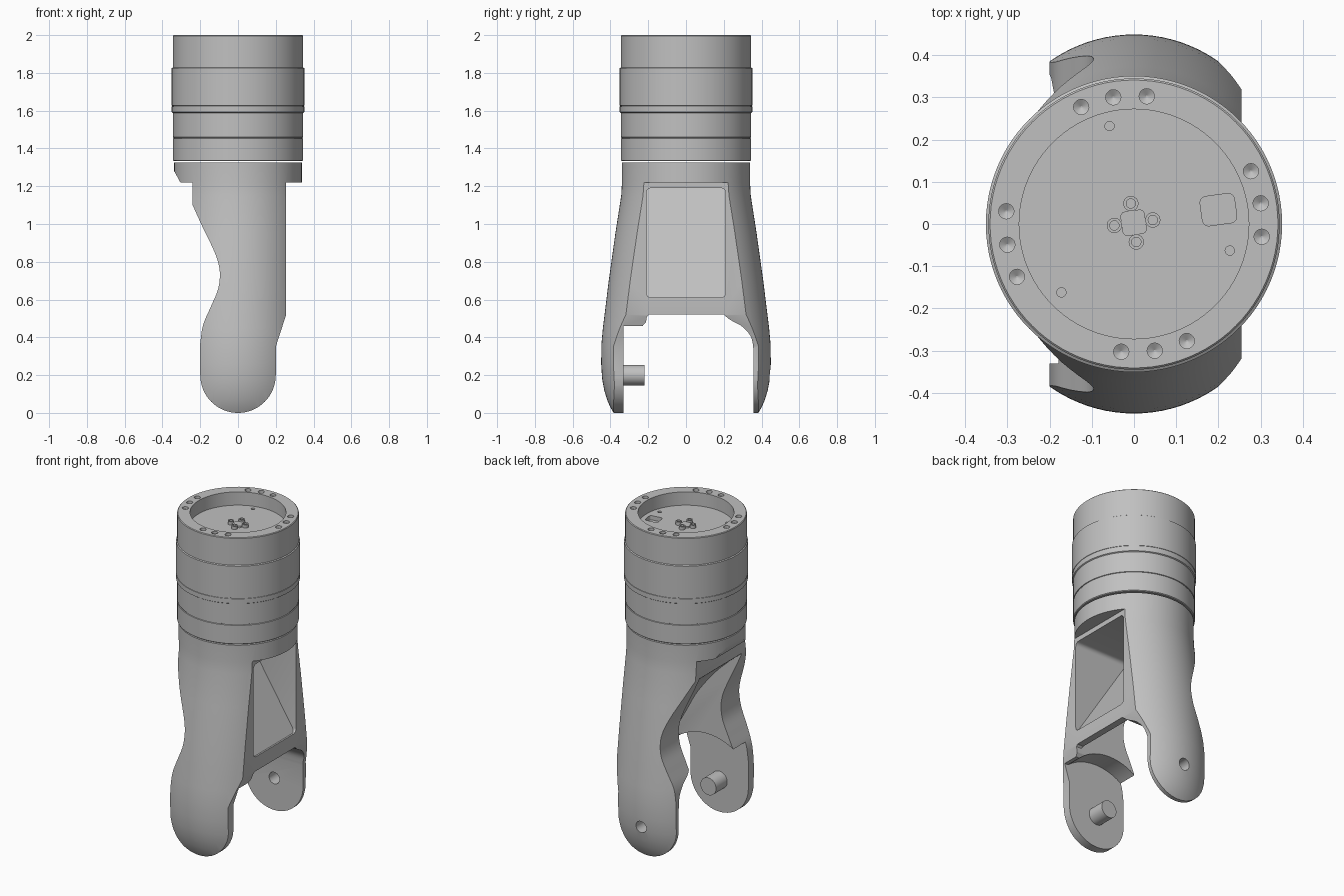
import bpy, bmesh, math
from mathutils import Vector, Matrix

cube = bpy.data.objects.get("Cube")
if cube:
    bpy.data.objects.remove(cube, do_unlink=True)

grey = bpy.data.materials.new("machined_grey")
grey.use_nodes = True
grey.diffuse_color = (0.53, 0.53, 0.53, 1)
grey.node_tree.nodes["Principled BSDF"].inputs["Base Color"].default_value = (0.53, 0.53, 0.53, 1)


def finish(name, bm):
    bmesh.ops.recalc_face_normals(bm, faces=bm.faces)
    mesh = bpy.data.meshes.new(name)
    bm.to_mesh(mesh)
    bm.free()
    mesh.materials.append(grey)
    obj = bpy.data.objects.new(name, mesh)
    bpy.context.collection.objects.link(obj)
    return obj


def loft(rings, bm=None):
    """Skin a stack of equal-length closed loops and cap both ends."""
    bm = bm or bmesh.new()
    loops = [[bm.verts.new(p) for p in ring] for ring in rings]
    for a, b in zip(loops, loops[1:]):
        for i in range(len(a)):
            j = (i + 1) % len(a)
            bm.faces.new((a[i], a[j], b[j], b[i]))
    bm.faces.new(loops[0])
    bm.faces.new(loops[-1])
    return bm


def circle(r, z, n=96, x=0, y=0):
    return [(x + r * math.cos(math.tau * i / n), y + r * math.sin(math.tau * i / n), z) for i in range(n)]


def pivot_cylinder(r, y0, y1, n=40):
    """Cylinder along the pivot axis."""
    return loft([[(x, y, z + .2) for x, z, _ in circle(r, 0, n)] for y in (y0, y1)])


def rounded_rect(w, h, r, z, centre=(0, 0), turn=0):
    pts = []
    for k, (sx, sy) in enumerate(((1, 1), (-1, 1), (-1, -1), (1, -1))):
        for i in range(7):
            a = math.pi / 2 * (k + i / 6)
            pts.append(Vector((sx * (w / 2 - r) + r * math.cos(a), sy * (h / 2 - r) + r * math.sin(a), z)))
    spin = Matrix.Translation((*centre, 0)) @ Matrix.Rotation(turn, 4, 'Z')
    return [spin @ p for p in pts]


def smooth_path(pts, steps=6):
    """Catmull-Rom curve through the given points."""
    p = [Vector(q) for q in pts]
    p = [2 * p[0] - p[1]] + p + [2 * p[-1] - p[-2]]
    out = []
    for a, b, c, d in zip(p, p[1:], p[2:], p[3:]):
        for i in range(steps):
            t = i / steps
            out.append(0.5 * (2 * b + (c - a) * t + (2 * a - 5 * b + 4 * c - d) * t * t
                              + (3 * b - a - 3 * c + d) * t ** 3))
    return [tuple(q) for q in out] + [tuple(p[-2])]


def cut(obj, cutter, operation='DIFFERENCE'):
    mod = obj.modifiers.new(cutter.name, 'BOOLEAN')
    mod.operation, mod.solver, mod.object = operation, 'EXACT', cutter
    bpy.context.view_layer.update()
    result = bpy.data.meshes.new_from_object(obj.evaluated_get(bpy.context.evaluated_depsgraph_get()))
    obj.modifiers.clear()
    obj.data = result
    bpy.data.objects.remove(cutter, do_unlink=True)


def shade(obj, angle=30):
    bpy.ops.object.select_all(action='DESELECT')
    obj.select_set(True)
    bpy.context.view_layer.objects.active = obj
    bpy.ops.object.shade_smooth_by_angle(angle=math.radians(angle))


# Fork body: two half-round shells that spread apart towards the bottom
def stadium(z, r, spread):
    n = 48
    half = [(r * math.cos(math.pi * i / n), r * math.sin(math.pi * i / n) + spread) for i in range(n + 1)]
    return [(x, y, z) for x, y in half] + [(-x, -y, z) for x, y in half]


levels = [(0, .345, .038), (.03, .345, .056), (.07, .345, .073), (.12, .345, .088), (.18, .345, .099),
          (.26, .345, .104), (.36, .345, .103), (.45, .345, .095), (.7, .343, .066), (.95, .341, .033),
          (1.15, .339, .004), (1.22, .338, .001), (1.325, .338, .001)]
fork = finish("fork_body", loft([stadium(*lv) for lv in levels]))

# Side outline: collar, waist and rounded prong ends
waist = smooth_path([(-.24, 1.1), (-.195, 1.0), (-.137, .88), (-.106, .8), (-.096, .73),
                     (-.107, .65), (-.145, .56), (-.185, .465), (-.2, .37)])
tip = [(-.2 * math.cos(math.pi * i / 32), .2 - .2 * math.sin(math.pi * i / 32)) for i in range(33)]
outline = ([(-.4, 1.4), (-.4, 1.28), (-.338, 1.28), (-.305, 1.22), (-.24, 1.22)] + waist + tip
           + [(.2, .35), (.255, .52), (.255, 1.22), (.4, 1.22), (.4, 1.4)])
cut(fork, finish("outline_cutter", loft([[(x, y, z) for x, z in outline] for y in (-.6, .6)])), 'INTERSECT')

# Arch between the prongs
right_curve = smooth_path([(.2, .52), (.235, .492), (.3, .455), (.345, .4), (.358, .33)], 5)
arch = [(-.33, -.1), (-.33, .46), (-.23, .46), (-.212, .48), (-.207, .51), (-.195, .52)] + right_curve + [(.358, -.1)]
cut(fork, finish("arch_cutter", loft([[(x, y, z) for y, z in arch] for x in (-.6, .6)])))

# Round clearance above the front pivot pad
cut(fork, finish("clearance_cutter", pivot_cylinder(.335, -.3305, -.19, 96)))

# Open back behind the sloping web
web = smooth_path([(.215, .515), (.14, .65), (.06, .79), (-.08, .96), (-.25, 1.11)], 5)
hollow = [(.215, .4)] + web + [(-.4, 1.11), (-.4, .4)]
cut(fork, finish("back_cutter", loft([[(x, y, z) for x, z in hollow] for y in (-.209, .209)])))

# Side pocket with a floor that slopes inwards towards the top
opening = rounded_rect(.42, .58, .025, 0)
front = [(.5, p.x, p.y + .9) for p in opening]
floor = [(.245 - .37 * (p.y + .29) / .58, p.x, p.y + .9) for p in opening]
cut(fork, finish("pocket_cutter", loft([front, floor])))

# Pivot hole in the rear prong
cut(fork, finish("pivot_hole_cutter", pivot_cylinder(.036, .3, .6)))
shade(fork)

# Pivot pin on the front prong
pin = finish("pivot_pin", pivot_cylinder(.054, -.36, -.22))
shade(pin)

# Round housing with bands, grooves and a recessed top
profile = [(.34, 1.333), (.345, 1.337), (.345, 1.452), (.341, 1.454), (.341, 1.458), (.345, 1.46),
           (.345, 1.588), (.351, 1.592), (.351, 1.621), (.349, 1.622), (.349, 1.626), (.351, 1.627),
           (.351, 1.825), (.345, 1.829), (.345, 1.996), (.341, 2.0), (.272, 2.0), (.272, 1.917)]
housing = finish("round_housing", loft([circle(r, z) for r, z in profile]))

# Bolt holes, locating holes and connector recess
cutters = bmesh.new()
for quarter in range(4):
    for k in range(3):
        a = math.radians(-5.7 + 15 * k + 90 * quarter)
        x, y = .304 * math.cos(a), .304 * math.sin(a)
        loft([circle(.018, 2.01, 20, x, y), circle(.018, 1.985, 20, x, y), circle(.002, 1.975, 20, x, y)], cutters)
for x, y in ((-.058, .232), (.227, -.063), (-.172, -.162)):
    loft([circle(.011, z, 16, x, y) for z in (1.95, 1.89)], cutters)
loft([rounded_rect(.082, .07, .015, z, (.2, .034), .14) for z in (1.95, 1.89)], cutters)
cut(housing, finish("top_detail_cutter", cutters))
shade(housing)

# Central contact block with four small sleeves
block = finish("contact_block", loft([rounded_rect(.058, .058, .012, z, (-.001, .003), .14) for z in (1.91, 1.927)]))
shade(block)
for k in range(4):
    a = math.radians(8 + 90 * k)
    x, y = -.001 + .046 * math.cos(a), .003 + .046 * math.sin(a)
    sleeve = finish("contact_sleeve_%d" % (k + 1), loft(
        [circle(r, z, 24, x, y) for r, z in ((.018, 1.91), (.018, 1.937), (.011, 1.937), (.011, 1.92))]))
    shade(sleeve)
